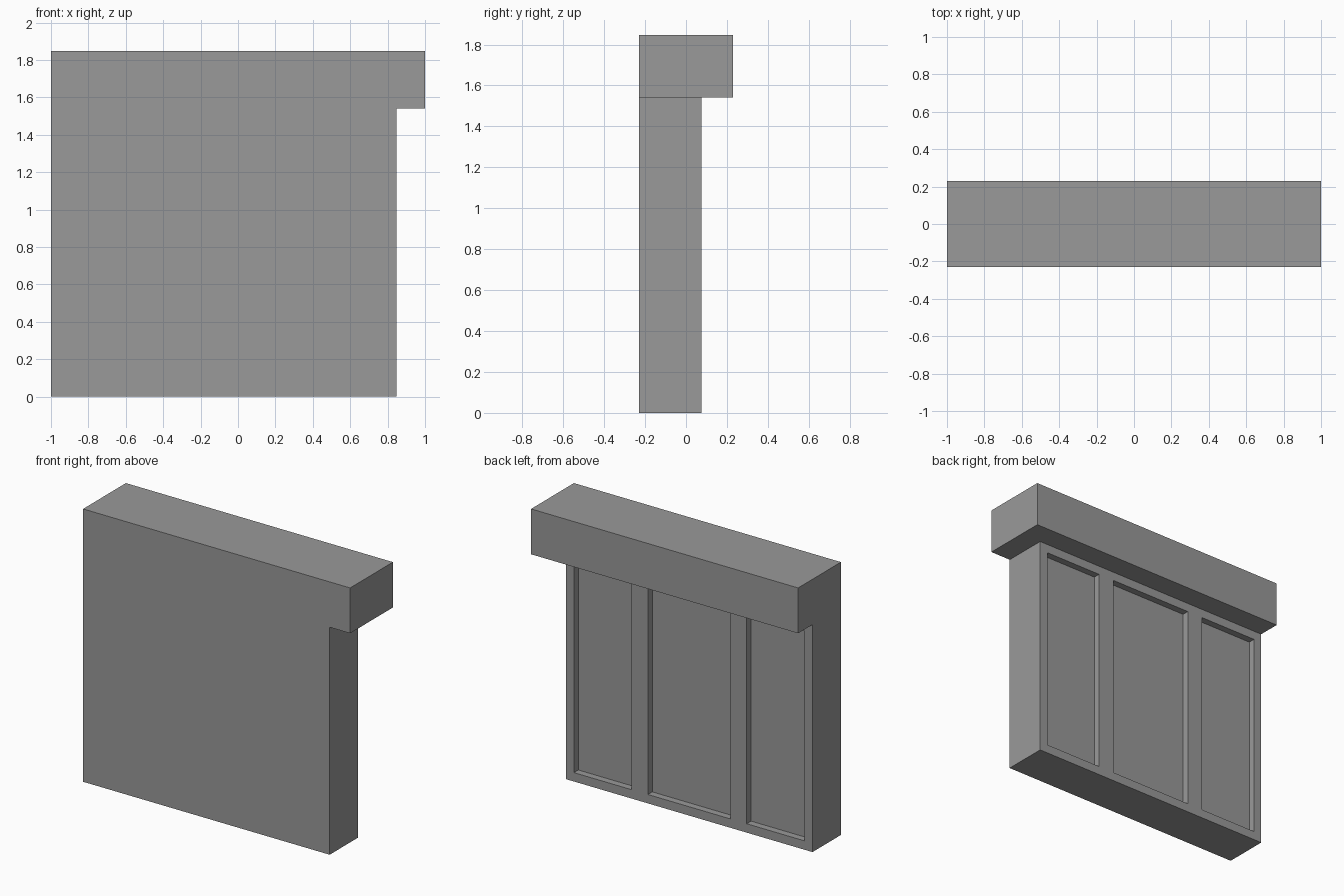
import bpy, bmesh
from mathutils import Vector

if "Cube" in bpy.data.objects:
    bpy.data.objects.remove(bpy.data.objects["Cube"])

# Dark grey for the whole model
dark_grey = bpy.data.materials.new("dark_grey")
dark_grey.diffuse_color = (0.32, 0.32, 0.32, 1)
dark_grey.use_nodes = True
dark_grey.node_tree.nodes["Principled BSDF"].inputs["Base Color"].default_value = dark_grey.diffuse_color


def make_box(bm, lo, hi):
    lo, hi = Vector(lo), Vector(hi)
    bmesh.ops.create_cube(bm, size=1)
    bmesh.ops.scale(bm, vec=hi - lo, verts=bm.verts)
    bmesh.ops.translate(bm, vec=(lo + hi) / 2, verts=bm.verts)


def finish(bm, name):
    mesh = bpy.data.meshes.new(name)
    bm.to_mesh(mesh)
    bm.free()
    mesh.materials.append(dark_grey)
    obj = bpy.data.objects.new(name, mesh)
    bpy.context.collection.objects.link(obj)
    return obj


def cut(bm, co, normal):
    bmesh.ops.bisect_plane(bm, geom=bm.verts[:] + bm.edges[:] + bm.faces[:],
                           plane_co=co, plane_no=normal)


X0, X1 = -1.0, 0.847
FRONT, WALL_BACK = -0.229, 0.075
WALL_TOP, TOP = 1.54, 1.847
MARGIN, RECESS = 0.06, 0.047
PANELS = [(-0.94, -0.507), (-0.387, 0.233), (0.355, 0.787)]

# Wall with three recessed panels on its back
bm = bmesh.new()
make_box(bm, (X0, FRONT, 0), (X1, WALL_BACK, WALL_TOP))
for pair in PANELS:
    for x in pair:
        cut(bm, (x, 0, 0), (1, 0, 0))
for z in (MARGIN, WALL_TOP - MARGIN):
    cut(bm, (0, 0, z), (0, 0, 1))
bm.normal_update()


def is_panel(face):
    c = face.calc_center_median()
    return (face.normal.y > 0.9 and MARGIN < c.z < WALL_TOP - MARGIN
            and any(a < c.x < b for a, b in PANELS))


bmesh.ops.inset_individual(bm, faces=[f for f in bm.faces if is_panel(f)],
                           thickness=0, depth=-RECESS)
# Merge the leftover flat cuts
bmesh.ops.dissolve_limit(bm, angle_limit=0.01, verts=bm.verts[:], edges=bm.edges[:])
finish(bm, "panelled_wall")

# Counter slab overhanging the back and the right end
bm = bmesh.new()
make_box(bm, (X0, FRONT, WALL_TOP), (1.0, 0.229, TOP))
finish(bm, "counter_top")
